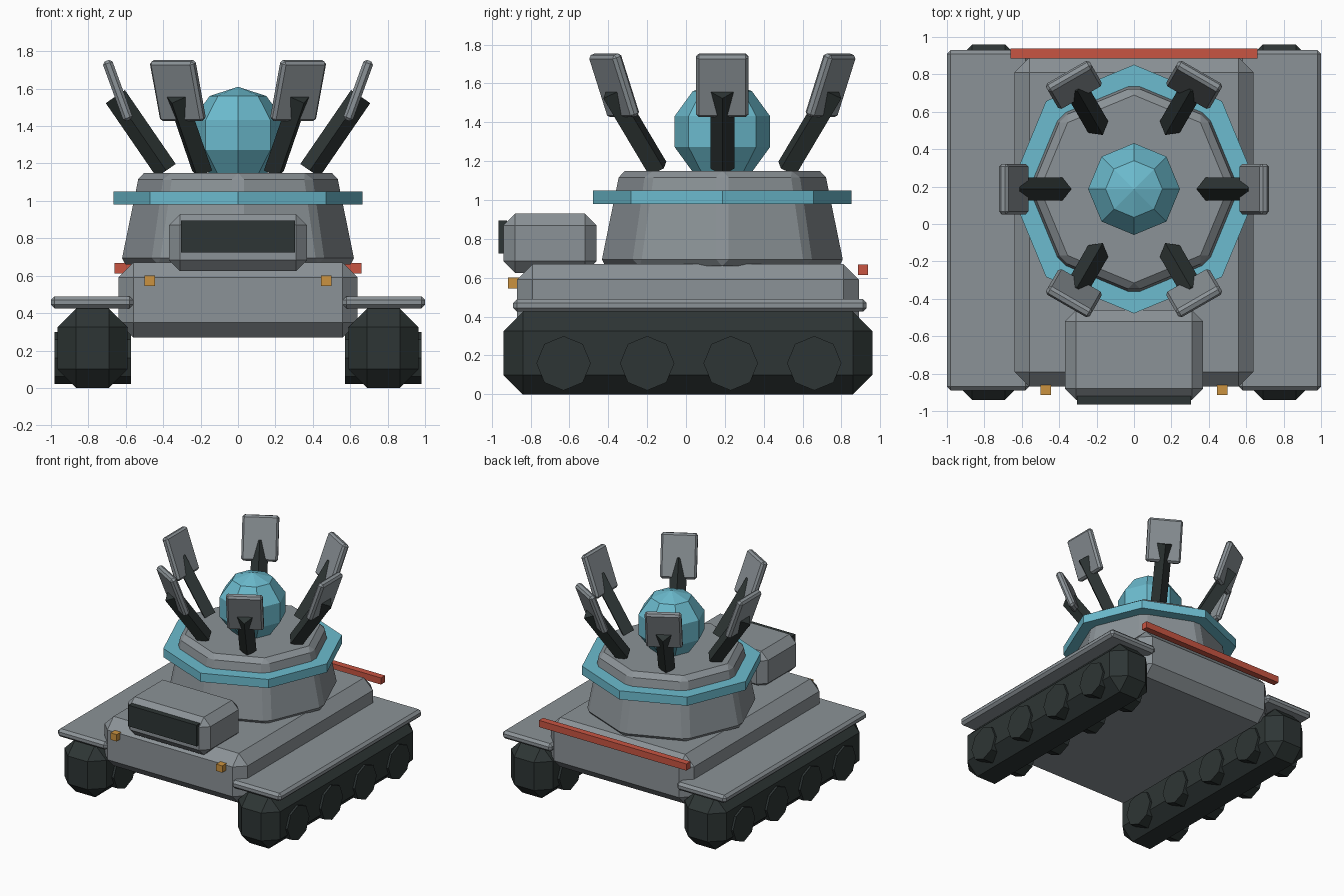
import bpy
from math import radians, cos, sin, pi
from mathutils import Matrix, Vector

cube = bpy.data.objects.get("Cube")
if cube:
    bpy.data.objects.remove(cube, do_unlink=True)


def material(name, rgb):
    m = bpy.data.materials.new(name)
    m.use_nodes = True
    m.diffuse_color = (*rgb, 1)
    m.node_tree.nodes["Principled BSDF"].inputs["Base Color"].default_value = (*rgb, 1)
    return m


GREY = material("armour grey", (0.26, 0.29, 0.31))
DARK = material("dark rubber", (0.027, 0.036, 0.035))
CYAN = material("energy cyan", (0.15, 0.50, 0.62))
RED = material("tail red", (0.58, 0.09, 0.055))
AMBER = material("lamp amber", (0.60, 0.29, 0.05))


def finish(name, mat, bevel=0):
    ob = bpy.context.object
    ob.name = ob.data.name = name
    ob.data.materials.append(mat)
    if bevel:
        mod = ob.modifiers.new("Bevel", "BEVEL")
        mod.width = bevel
        mod.segments = 1
        mod.limit_method = "ANGLE"
        mod.angle_limit = radians(30)
    return ob


def box(name, x, y, z, mat, bevel=0):
    """Box from its lower and upper limit on each axis."""
    bpy.ops.mesh.primitive_cube_add(size=1)
    ob = bpy.context.object
    size = [b - a for a, b in (x, y, z)]
    mid = [(a + b) / 2 for a, b in (x, y, z)]
    ob.data.transform(Matrix.Translation(mid) @ Matrix.Diagonal((*size, 1)))
    return finish(name, mat, bevel)


def cone(name, sides, r1, r2, depth, matrix, mat, bevel=0):
    bpy.ops.mesh.primitive_cone_add(vertices=sides, radius1=r1, radius2=r2, depth=depth)
    ob = bpy.context.object
    ob.data.transform(matrix)
    return finish(name, mat, bevel)


# Hull
box("hull", (-0.64, 0.64), (-0.87, 0.89), (0.27, 0.67), GREY, 0.08)

# Running gear on both sides
for s, side in ((1, "left"), (-1, "right")):
    def span(a, b):
        return sorted((s * a, s * b))
    box(side + "_track", span(0.59, 0.965), (-0.94, 0.96), (0, 0.425), DARK, 0.1)
    box(side + "_fender", span(0.56, 1.0), (-0.89, 0.93), (0.425, 0.49), GREY, 0.02)
    for i in range(4):
        place = Matrix.Translation((s * 0.777, -0.63 + i * 0.43, 0.16)) @ Matrix.Rotation(pi / 2, 4, "Y")
        cone(f"{side}_wheel_{i + 1}", 8, 0.14, 0.14, 0.41, place, DARK)
    box(side + "_headlamp", span(0.445, 0.5), (-0.915, -0.86), (0.545, 0.6), AMBER)

# Front housing with grille, and rear light bar
box("front_housing", (-0.37, 0.37), (-0.94, -0.46), (0.625, 0.93), GREY, 0.06)
box("front_grille", (-0.305, 0.305), (-0.965, -0.92), (0.725, 0.895), DARK)
box("rear_light_bar", (-0.66, 0.66), (0.885, 0.937), (0.613, 0.667), RED)

# Turret
centre = Vector((0, 0.187, 0))


def at(z):
    return Matrix.Translation(centre + Vector((0, 0, z)))


cone("turret", 8, 0.64, 0.54, 0.49, at(0.905), GREY, 0.035)
cone("turret_ring", 8, 0.665, 0.665, 0.07, at(1.015), CYAN)
bpy.ops.mesh.primitive_uv_sphere_add(segments=8, ring_count=5, radius=0.258)
bpy.context.object.data.transform(at(1.352))
finish("energy_orb", CYAN)

# Six leaning arms, each carrying a tilted panel
for i in range(6):
    turn = at(0) @ Matrix.Rotation(i * pi / 3, 4, "Z")
    arm = turn @ Matrix.Translation((0.52, 0, 1.36)) @ Matrix.Rotation(radians(34.5), 4, "Y")
    cone(f"arm_{i + 1}", 4, 0.062, 0.062, 0.48, arm, DARK)
    tilt = turn @ Matrix.Translation((0.643, 0, 1.59)) @ Matrix.Rotation(radians(20), 4, "Y")
    panel = box(f"panel_{i + 1}", (-0.027, 0.027), (-0.135, 0.135), (-0.17, 0.17), GREY, 0.015)
    panel.data.transform(tilt)
